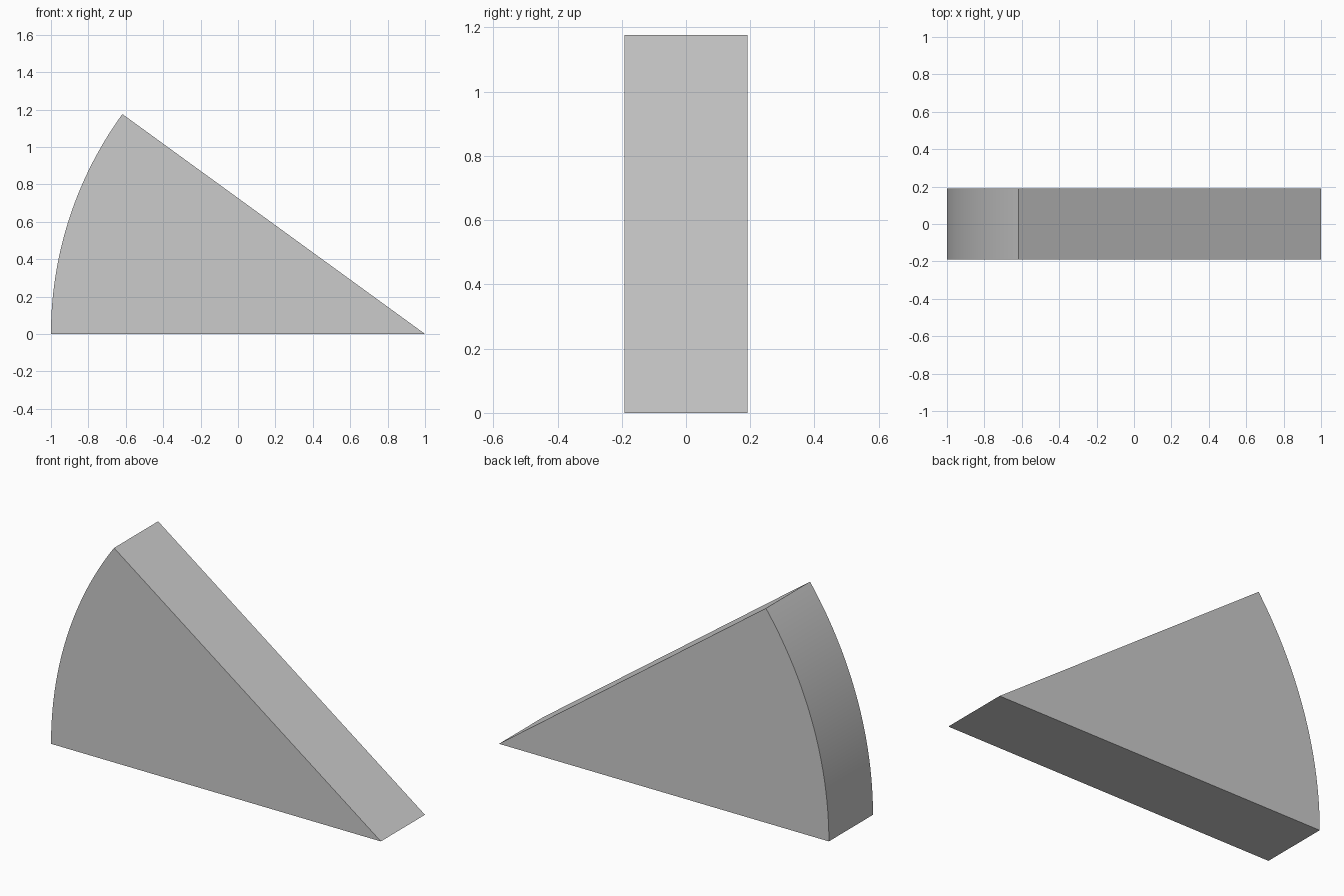
import bpy, bmesh
from math import sin, cos, radians

if "Cube" in bpy.data.objects:
    bpy.data.objects.remove(bpy.data.objects["Cube"])

RADIUS, ANGLE, HALF_DEPTH, STEPS = 2.0, radians(36), 0.191, 48

# Sector profile: apex at the right, arc on the left
bm = bmesh.new()
points = [(1, 0)]
for i in range(STEPS + 1):
    a = ANGLE * i / STEPS
    points.append((1 - RADIUS * cos(a), RADIUS * sin(a)))
profile = bm.faces.new([bm.verts.new((x, -HALF_DEPTH, z)) for x, z in points])

# Extrude the profile through the depth
result = bmesh.ops.extrude_face_region(bm, geom=[profile], use_keep_orig=True)
new_verts = [g for g in result["geom"] if isinstance(g, bmesh.types.BMVert)]
bmesh.ops.translate(bm, verts=new_verts, vec=(0, 2 * HALF_DEPTH, 0))
bmesh.ops.recalc_face_normals(bm, faces=bm.faces)

mesh = bpy.data.meshes.new("wedge")
bm.to_mesh(mesh)
bm.free()
wedge = bpy.data.objects.new("wedge", mesh)
bpy.context.collection.objects.link(wedge)

# Smooth arc, sharp borders
bpy.context.view_layer.objects.active = wedge
wedge.select_set(True)
bpy.ops.object.shade_smooth_by_angle(angle=radians(30))
